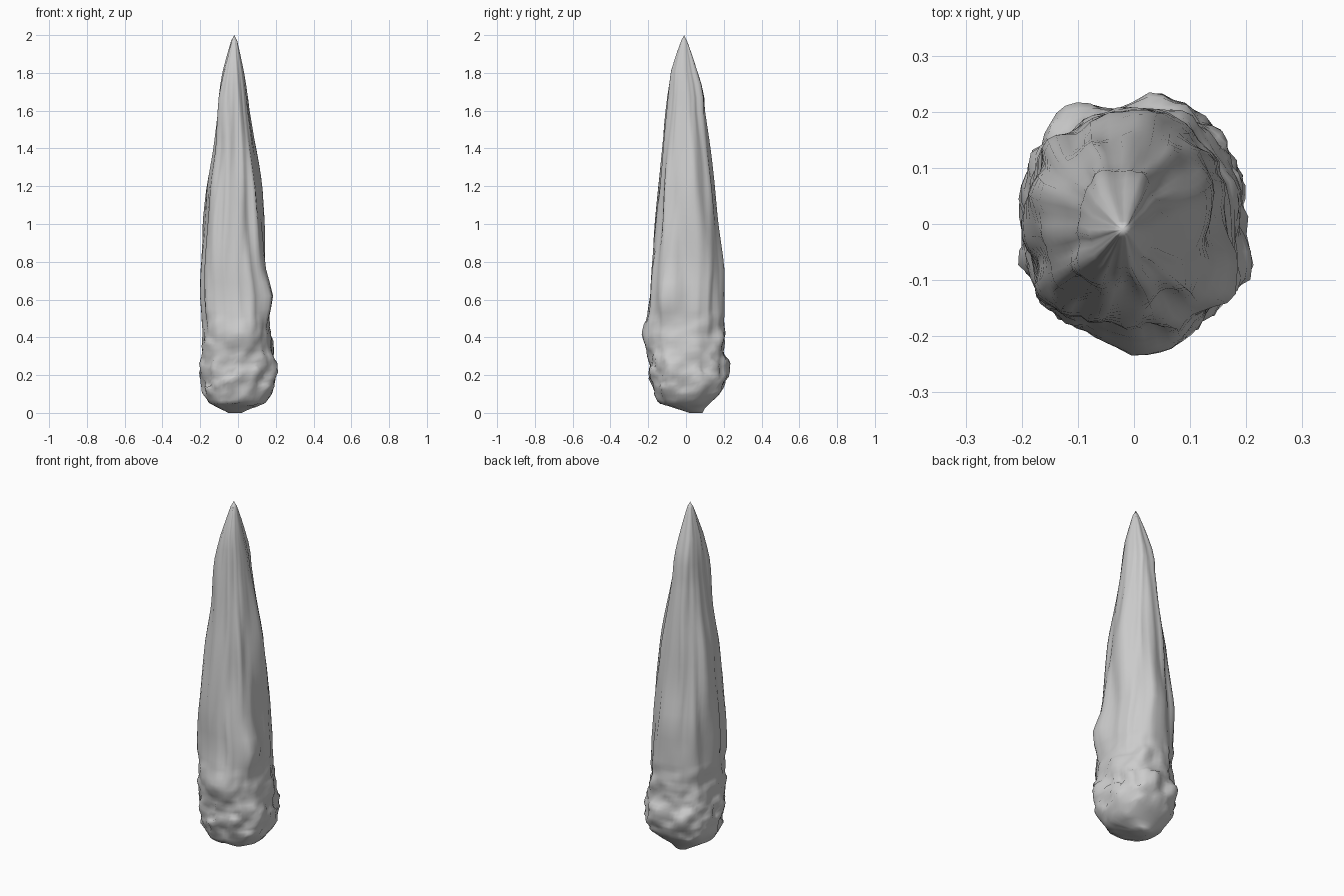
import bpy, bmesh, math
from mathutils import Vector, noise

if "Cube" in bpy.data.objects:
    bpy.data.objects.remove(bpy.data.objects["Cube"])

# Outline of the spike: z, left x, right x, front y, back y
OUTLINE = [
    (0.00, -0.05, 0.02, 0.02, 0.09),
    (0.025, -0.10, 0.07, -0.06, 0.10),
    (0.05, -0.15, 0.14, -0.14, 0.125),
    (0.10, -0.18, 0.175, -0.165, 0.18),
    (0.19, -0.20, 0.19, -0.19, 0.22),
    (0.30, -0.19, 0.185, -0.195, 0.205),
    (0.42, -0.18, 0.17, -0.21, 0.20),
    (0.60, -0.185, 0.165, -0.185, 0.195),
    (0.78, -0.185, 0.14, -0.185, 0.20),
    (1.00, -0.175, 0.13, -0.165, 0.17),
    (1.20, -0.16, 0.115, -0.15, 0.145),
    (1.40, -0.125, 0.085, -0.125, 0.12),
    (1.60, -0.10, 0.055, -0.10, 0.095),
    (1.70, -0.095, 0.045, -0.09, 0.09),
    (1.80, -0.08, 0.03, -0.08, 0.06),
    (1.90, -0.055, 0.01, -0.05, 0.03),
    (1.97, -0.035, -0.005, -0.025, 0.005),
]
# Single bulges: angle in degrees, z, height, half length in z, half width
BULGES = [
    (225, 1.62, 0.028, 0.16, 25),
    (-25, 0.62, 0.030, 0.09, 22),
    (-25, 0.22, 0.025, 0.10, 20),
    (280, 0.42, 0.020, 0.08, 22),
    (60, 0.20, 0.015, 0.10, 25),
]
SEGMENTS = 60


def extents(z):
    for a, b in zip(OUTLINE, OUTLINE[1:]):
        if z <= b[0]:
            t = (z - a[0]) / (b[0] - a[0])
            return [p + (q - p) * t for p, q in zip(a[1:], b[1:])]
    return OUTLINE[-1][1:]


def surface_point(angle, z):
    left, right, front, back = extents(z)
    cx, cy = (left + right) / 2, (front + back) / 2
    c, s = math.cos(angle), math.sin(angle)
    x = math.copysign(abs(c) ** 0.85, c) * (right - left) / 2
    y = math.copysign(abs(s) ** 0.85, s) * (back - front) / 2
    # long vertical ridges above, rounded lumps at the root
    root = max(0.0, min(1.0, (0.6 - z) / 0.35))
    ridge = noise.noise(Vector((c * 2.6, s * 2.6, z * 1.6 + 4)))
    ridge += 0.6 * noise.noise(Vector((c * 5, s * 5, z * 2.5 + 9)))
    lump = noise.noise(Vector((x * 14, y * 14, z * 13 + 6)))
    lump += 0.6 * noise.noise(Vector((x * 28, y * 28, z * 26 + 3)))
    k = 1 + (1 - root) * 0.13 * ridge + root * 0.13 * lump
    out = 0
    for deg, bz, height, length, width in BULGES:
        d = (math.degrees(angle) - deg + 180) % 360 - 180
        out += height * math.exp(-(d / width) ** 2 - ((z - bz) / length) ** 2)
    dz = root * 0.018 * lump * min(1, z / 0.06)
    return (cx + x * k + out * c, cy + y * k + out * s, z + dz)


# Ring heights: dense at the lumpy root, sparse along the shaft
heights = [0.0, 0.012, 0.025, 0.037] + [0.05 + 0.02 * i for i in range(25)]
heights += [0.55 + 0.07 * i for i in range(20)] + [1.93, 1.97]

bm = bmesh.new()
rings = [[bm.verts.new(surface_point(2 * math.pi * i / SEGMENTS, z))
          for i in range(SEGMENTS)] for z in heights]
for low, high in zip(rings, rings[1:]):
    for i in range(SEGMENTS):
        j = (i + 1) % SEGMENTS
        bm.faces.new((low[i], low[j], high[j], high[i]))
# pointed tip and closed underside
tip = bm.verts.new((-0.02, -0.01, 2.0))
bottom = bm.verts.new((-0.015, 0.055, 0.0))
for i in range(SEGMENTS):
    j = (i + 1) % SEGMENTS
    bm.faces.new((rings[-1][i], rings[-1][j], tip))
    bm.faces.new((rings[0][j], rings[0][i], bottom))
bmesh.ops.recalc_face_normals(bm, faces=bm.faces)
for f in bm.faces:
    f.smooth = True

mesh = bpy.data.meshes.new("rock_spike")
bm.to_mesh(mesh)
bm.free()
spike = bpy.data.objects.new("rock_spike", mesh)
bpy.context.collection.objects.link(spike)
